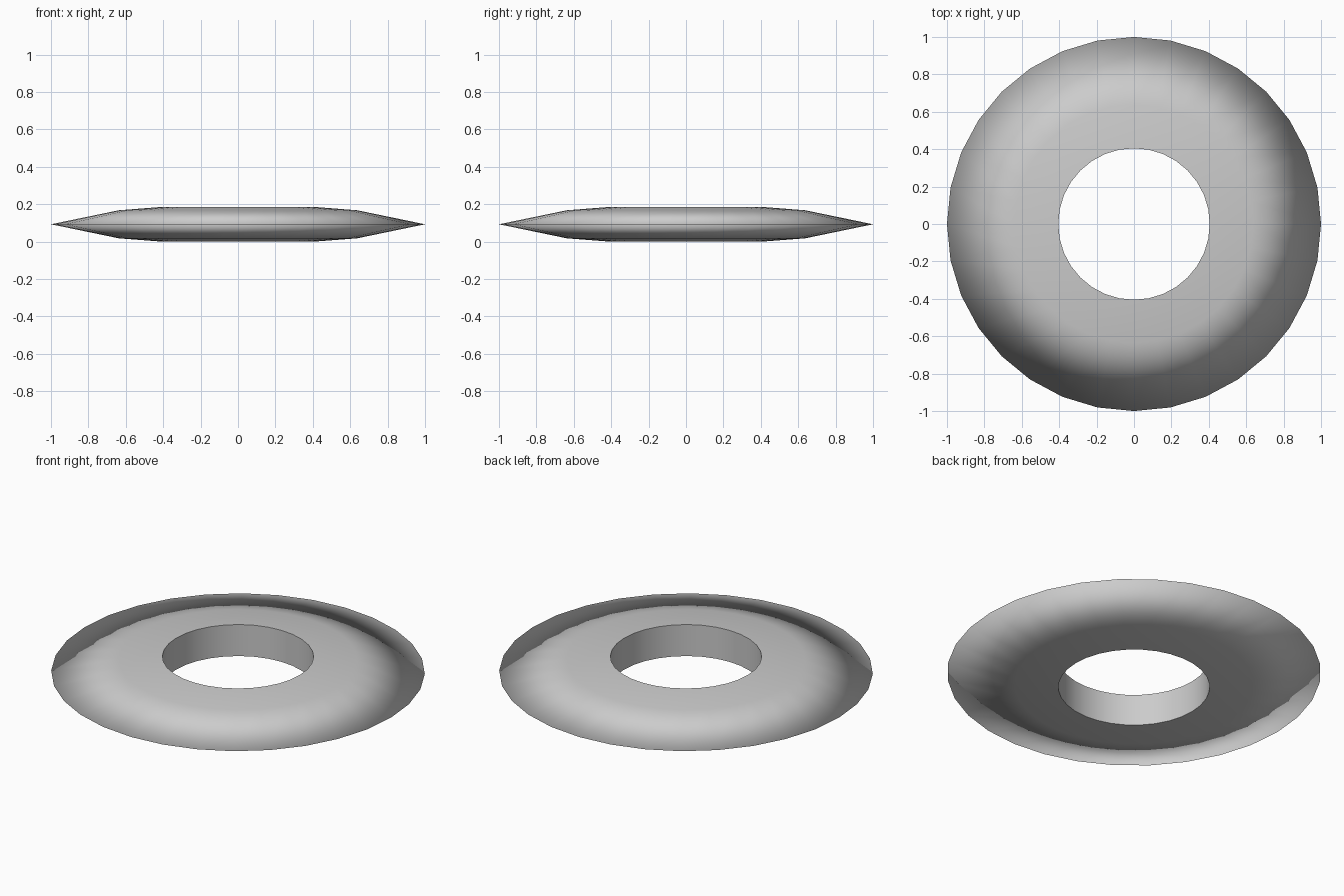
import bpy, bmesh, math

if "Cube" in bpy.data.objects:
    bpy.data.objects.remove(bpy.data.objects["Cube"])

SIDES = 32
MID = 0.093
# ring profile as (radius, height), from the lower hole edge round the rim to the upper hole edge
PROFILE = [(0.405, 0.0), (0.637, MID - 0.075), (1.0, MID),
           (0.637, MID + 0.075), (0.405, 2 * MID)]

# flat throwing ring with a knife-edge rim
bm = bmesh.new()
loops = []
for r, z in PROFILE:
    loops.append([bm.verts.new((r * math.cos(2 * math.pi * i / SIDES),
                                r * math.sin(2 * math.pi * i / SIDES), z))
                  for i in range(SIDES)])

# skin consecutive loops; the last loop joins the first to form the hole wall
for k, low in enumerate(loops):
    high = loops[(k + 1) % len(loops)]
    for i in range(SIDES):
        j = (i + 1) % SIDES
        face = bm.faces.new((low[i], low[j], high[j], high[i]))
        face.smooth = True

# crisp edges at the hole, smooth everywhere else
for loop in (loops[0], loops[-1]):
    for i in range(SIDES):
        bm.edges.get((loop[i], loop[(i + 1) % SIDES])).smooth = False

bmesh.ops.recalc_face_normals(bm, faces=bm.faces)
mesh = bpy.data.meshes.new("disc_ring")
bm.to_mesh(mesh)
bm.free()
bpy.context.collection.objects.link(bpy.data.objects.new("disc_ring", mesh))
